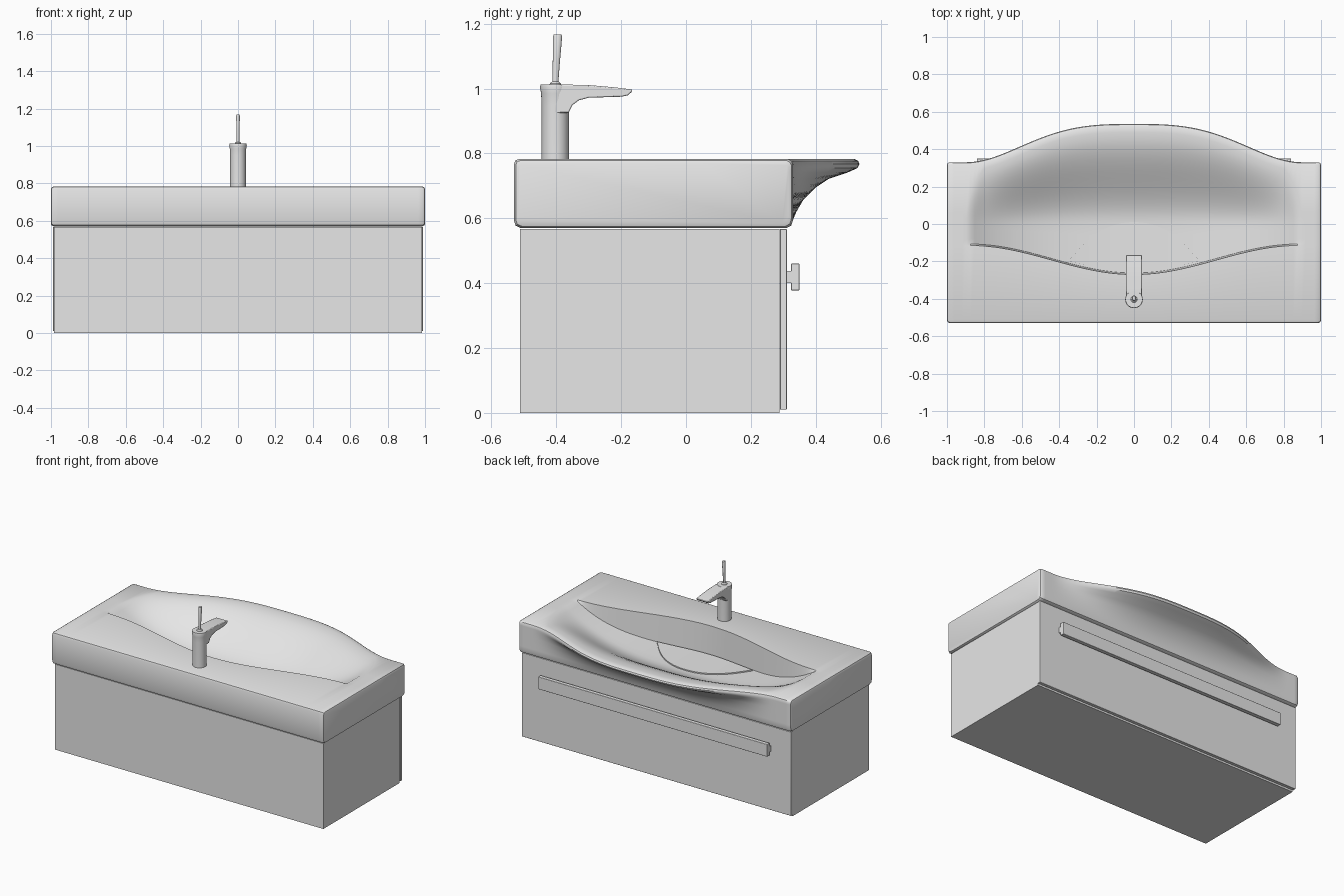
import bpy, bmesh, math

if "Cube" in bpy.data.objects:
    bpy.data.objects.remove(bpy.data.objects["Cube"], do_unlink=True)

grey = bpy.data.materials.new("light_grey")
grey.use_nodes = True
grey.diffuse_color = (0.8, 0.8, 0.8, 1)
grey.node_tree.nodes["Principled BSDF"].inputs["Base Color"].default_value = (0.8, 0.8, 0.8, 1)


def finish(name, bm, bevel=0.0):
    """Turn a bmesh into a shaded object."""
    bmesh.ops.recalc_face_normals(bm, faces=bm.faces)
    mesh = bpy.data.meshes.new(name)
    for face in bm.faces:
        face.smooth = True
    bm.to_mesh(mesh)
    bm.free()
    mesh.set_sharp_from_angle(angle=math.radians(35))
    mesh.materials.append(grey)
    obj = bpy.data.objects.new(name, mesh)
    bpy.context.collection.objects.link(obj)
    if bevel:
        mod = obj.modifiers.new("edge_rounding", 'BEVEL')
        mod.width = bevel
        mod.segments = 2
        mod.limit_method = 'ANGLE'
    return obj


def loft(name, rings, bevel=0.0):
    """Bridge closed rings of equal length and cap both ends."""
    bm = bmesh.new()
    rows = [[bm.verts.new(p) for p in ring] for ring in rings]
    n = len(rows[0])
    for a, b in zip(rows, rows[1:]):
        for i in range(n):
            j = (i + 1) % n
            bm.faces.new((a[i], a[j], b[j], b[i]))
    bm.faces.new(rows[0])
    bm.faces.new(rows[-1])
    return finish(name, bm, bevel)


def box(name, x, y, z, bevel=0.0):
    loft(name, [[(sx, y[0], z[0]), (sx, y[1], z[0]), (sx, y[1], z[1]), (sx, y[0], z[1])]
                for sx in (-x, x)], bevel)


def ellipse(cy, z, rx, ry, n=32):
    return [(rx * math.cos(2 * math.pi * i / n), cy + ry * math.sin(2 * math.pi * i / n), z)
            for i in range(n)]


# Basin shape rules across its width
TOP, BOTTOM, BACK, FRONT = 0.783, 0.57, -0.53, 0.33
BOWL = 0.88


def bulge(x):
    return 0.205 * math.cos(math.pi / 2 * min(1, abs(x) / 0.9) ** 1.5) ** 2


def bowl_back(x):
    return -0.115 - 0.155 * math.cos(math.pi / 2 * min(1, abs(x) / BOWL)) ** 2


def bowl_floor(x):
    return TOP - 0.187 * (1 - min(1, abs(x) / BOWL) ** 3)


def section(x):
    """Closed cross-section of the basin at x."""
    b, yb, zf = bulge(x), bowl_back(x), bowl_floor(x)
    rim = FRONT + b
    reach = 0.49 * math.sqrt(max(0, 1 - (abs(x) / 0.9) ** 4))
    yf = max(0.06, min(reach, rim - 0.045))
    pts = [(BACK + 0.02, BOTTOM), (BACK + 0.005, BOTTOM + 0.007), (BACK, BOTTOM + 0.022),
           (BACK, TOP - 0.015), (BACK + 0.004, TOP - 0.004), (BACK + 0.015, TOP), (yb, TOP)]
    # bowl: upright wall, level floor, sweeping rise to the rim
    start = yb + 0.008
    pts += [(start * (1 - i / 4), zf) for i in range(4)]
    for i in range(15):
        t = i / 14
        pts.append((yf * t, zf + (TOP - zf) * t * t * (3 - 2 * t)))
    # rounded lip and its hollow underside
    pts += [(rim - 0.015, TOP), (rim - 0.004, TOP - 0.006), (rim, TOP - 0.016)]
    for f, z in ((0.97, 0.755), (0.83, 0.742), (0.54, 0.722), (0.34, 0.695),
                 (0.15, 0.655), (0.05, 0.62)):
        pts.append((FRONT + b * f, z))
    pts += [(FRONT, 0.595), (FRONT - 0.005, 0.578), (FRONT - 0.02, BOTTOM)]
    return pts


def basin_ring(x, inset):
    cy, cz = (BACK + FRONT) / 2, (TOP + BOTTOM) / 2
    ky = 1 - inset / (FRONT - cy)
    kz = 1 - inset / (TOP - cz)
    return [(x, cy + (y - cy) * ky, cz + (z - cz) * kz) for y, z in section(x)]


steps = 88
stations = [(-1, 0.014), (-0.996, 0.005)]
stations += [(-0.986 + 1.972 * i / steps, 0) for i in range(steps + 1)]
stations += [(0.996, 0.005), (1, 0.014)]
loft("basin", [basin_ring(x, inset) for x, inset in stations])

# Drain cover lying on the bowl floor
cover = []
for i in range(33):
    x = 0.35 * (i / 16 - 1)
    y0 = bowl_back(x) + 0.02
    y1 = max(y0 + 0.002, 0.01 - 0.21 * (abs(x) / 0.35) ** 2.2)
    z = bowl_floor(x)
    cover.append([(x, y0, z), (x, y1, z), (x, y1, z + 0.008), (x, y0, z + 0.008)])
loft("drain_cover", cover)

# Cabinet with drawer front and bar handle
box("cabinet", 0.985, (-0.512, 0.288), (0, 0.567))
box("drawer_front", 0.988, (0.29, 0.311), (0.01, 0.567), 0.002)
box("handle_stem", 0.84, (0.31, 0.326), (0.4, 0.438))
box("handle_bar", 0.84, (0.324, 0.35), (0.378, 0.46), 0.002)

# Tap: body, spout and lever
TAP_Y = -0.403
loft("tap_body", [ellipse(TAP_Y, z, r, r) for z, r in
                  ((0.775, 0.042), (0.95, 0.042), (0.985, 0.044), (1.004, 0.047), (1.013, 0.045))])
spout = [(-0.405, 1.013), (-0.3, 1.011), (-0.22, 1.004), (-0.165, 0.997), (-0.167, 0.99),
         (-0.18, 0.979), (-0.2, 0.975), (-0.3, 0.972), (-0.33, 0.964), (-0.35, 0.949),
         (-0.362, 0.925), (-0.405, 0.925)]
loft("tap_spout", [[(x, y, z) for y, z in spout] for x in (-0.042, 0.042)], 0.005)
loft("lever_base", [ellipse(TAP_Y, z, r, r) for z, r in
                    ((1.01, 0.018), (1.016, 0.017), (1.022, 0.01))])
loft("lever", [ellipse(y, z, rx, ry, 20) for y, z, rx, ry in
               ((-0.403, 1.015, 0.007, 0.009), (-0.4, 1.08, 0.008, 0.011),
                (-0.396, 1.16, 0.01, 0.014), (-0.396, 1.167, 0.008, 0.012))])
